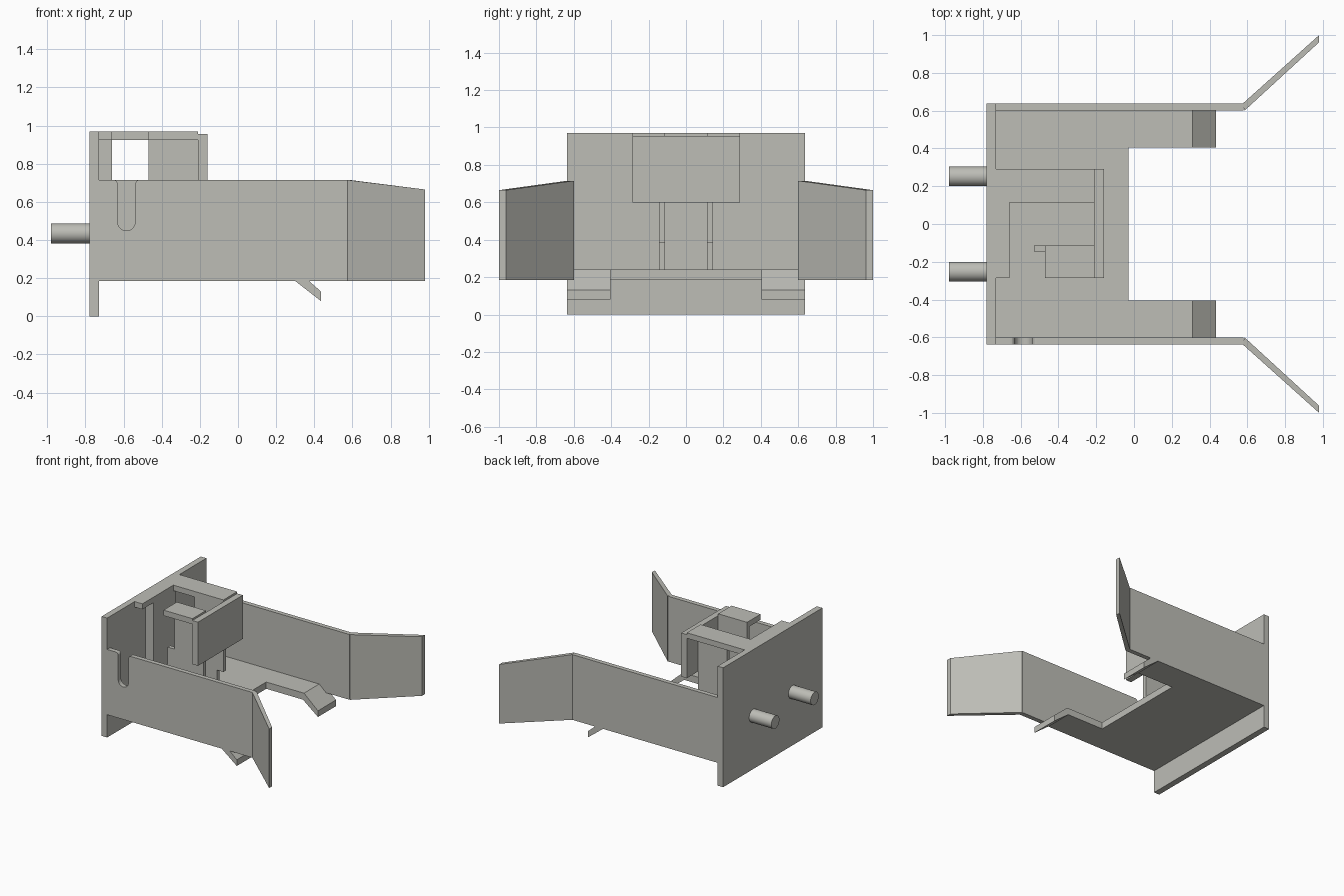
import bpy, bmesh, math

if "Cube" in bpy.data.objects:
    bpy.data.objects.remove(bpy.data.objects["Cube"])

metal = bpy.data.materials.new("warm_grey_metal")
metal.diffuse_color = (0.51, 0.51, 0.47, 1)
metal.use_nodes = True
metal.node_tree.nodes["Principled BSDF"].inputs["Base Color"].default_value = metal.diffuse_color


def finish(name, bm):
    bmesh.ops.recalc_face_normals(bm, faces=bm.faces[:])
    me = bpy.data.meshes.new(name)
    bm.to_mesh(me)
    bm.free()
    me.materials.append(metal)
    ob = bpy.data.objects.new(name, me)
    bpy.context.collection.objects.link(ob)
    return ob


def prism(name, a, b):
    """Solid between two matching outlines."""
    bm = bmesh.new()
    va = [bm.verts.new(p) for p in a]
    vb = [bm.verts.new(p) for p in b]
    bm.faces.new(va)
    bm.faces.new(vb[::-1])
    n = len(va)
    for i in range(n):
        bm.faces.new((va[i], vb[i], vb[(i + 1) % n], va[(i + 1) % n]))
    return finish(name, bm)


def prism_y(name, pts, y0, y1):
    return prism(name, [(x, y0, z) for x, z in pts], [(x, y1, z) for x, z in pts])


def prism_z(name, pts, z0, z1):
    return prism(name, [(x, y, z0) for x, y in pts], [(x, y, z1) for x, y in pts])


def box(name, x0, x1, y0, y1, z0, z1):
    return prism_z(name, [(x0, y0), (x1, y0), (x1, y1), (x0, y1)], z0, z1)


def arc(cx, cz, r, a0, a1, n):
    return [(cx + r * math.cos(math.radians(a0 + (a1 - a0) * i / n)),
             cz + r * math.sin(math.radians(a0 + (a1 - a0) * i / n))) for i in range(n + 1)]


# Rear mounting plate
box("mounting_plate", -0.78, -0.73, -0.637, 0.637, 0, 0.97)

# Side walls, the front one with a round-bottomed slot open at the top
plain = [(-0.73, 0.185), (0.58, 0.185), (0.58, 0.715), (-0.73, 0.715)]
slot = (arc(-0.517, 0.693, 0.022, 90, 180, 4) + arc(-0.585, 0.495, 0.046, 0, -180, 14)
        + arc(-0.653, 0.693, 0.022, 0, 90, 4))
slotted = plain[:3] + slot + plain[3:]
prism_y("back_wall", plain, 0.6, 0.637)
prism_y("front_wall", slotted, -0.637, -0.6)

# Floor with a U-shaped opening
prism_z("floor_plate", [(-0.73, -0.6), (0.31, -0.6), (0.31, -0.405), (-0.03, -0.405),
                        (-0.03, 0.405), (0.31, 0.405), (0.31, 0.6), (-0.73, 0.6)], 0.185, 0.24)

for s, side in ((-1, "front"), (1, "back")):
    # Flared guide wing at the end of each wall
    plan = [(0.575, 0.637), (0.98, 1.0), (0.98, 0.962), (0.585, 0.6)]
    tops = [0.715, 0.665, 0.665, 0.715]
    prism(side + "_wing", [(x, s * y, 0.185) for x, y in plan],
          [(x, s * y, z) for (x, y), z in zip(plan, tops)])
    # Bent-down floor lip
    prism_y(side + "_lip", [(0.30, 0.185), (0.435, 0.08), (0.435, 0.13), (0.31, 0.24)],
            s * 0.405, s * 0.637)
    # Bracket side plate, stepped at both ends
    prism_y(side + "_bracket_leg", [(-0.53, 0.24), (-0.27, 0.24), (-0.27, 0.385), (-0.21, 0.385),
                                    (-0.21, 0.93), (-0.47, 0.93), (-0.47, 0.6), (-0.53, 0.6)],
            s * 0.113, s * 0.145)
    # Round pin on the rear face
    bm = bmesh.new()
    bmesh.ops.create_cone(bm, cap_ends=True, segments=32, radius1=0.052, radius2=0.052, depth=0.2)
    for v in bm.verts:
        x, y, z = v.co
        v.co = (-0.88 + z, s * 0.252 + y, 0.435 + x)
    for f in bm.faces:
        f.smooth = len(f.verts) == 4
    for e in bm.edges:
        e.smooth = all(f.smooth for f in e.link_faces)
    finish(side + "_pin", bm)

# Top bracket: L-shaped arm, separate folded tab, upright and hanging flap
prism_z("bracket_arm", [(-0.73, -0.285), (-0.66, -0.285), (-0.66, 0.113), (-0.21, 0.113),
                        (-0.21, 0.29), (-0.73, 0.29)], 0.925, 0.97)
box("bracket_tab", -0.47, -0.21, -0.285, -0.113, 0.925, 0.97)
box("bracket_upright", -0.73, -0.66, -0.145, 0.145, 0.24, 0.925)
box("bracket_flap", -0.21, -0.16, -0.285, 0.29, 0.6, 0.955)
